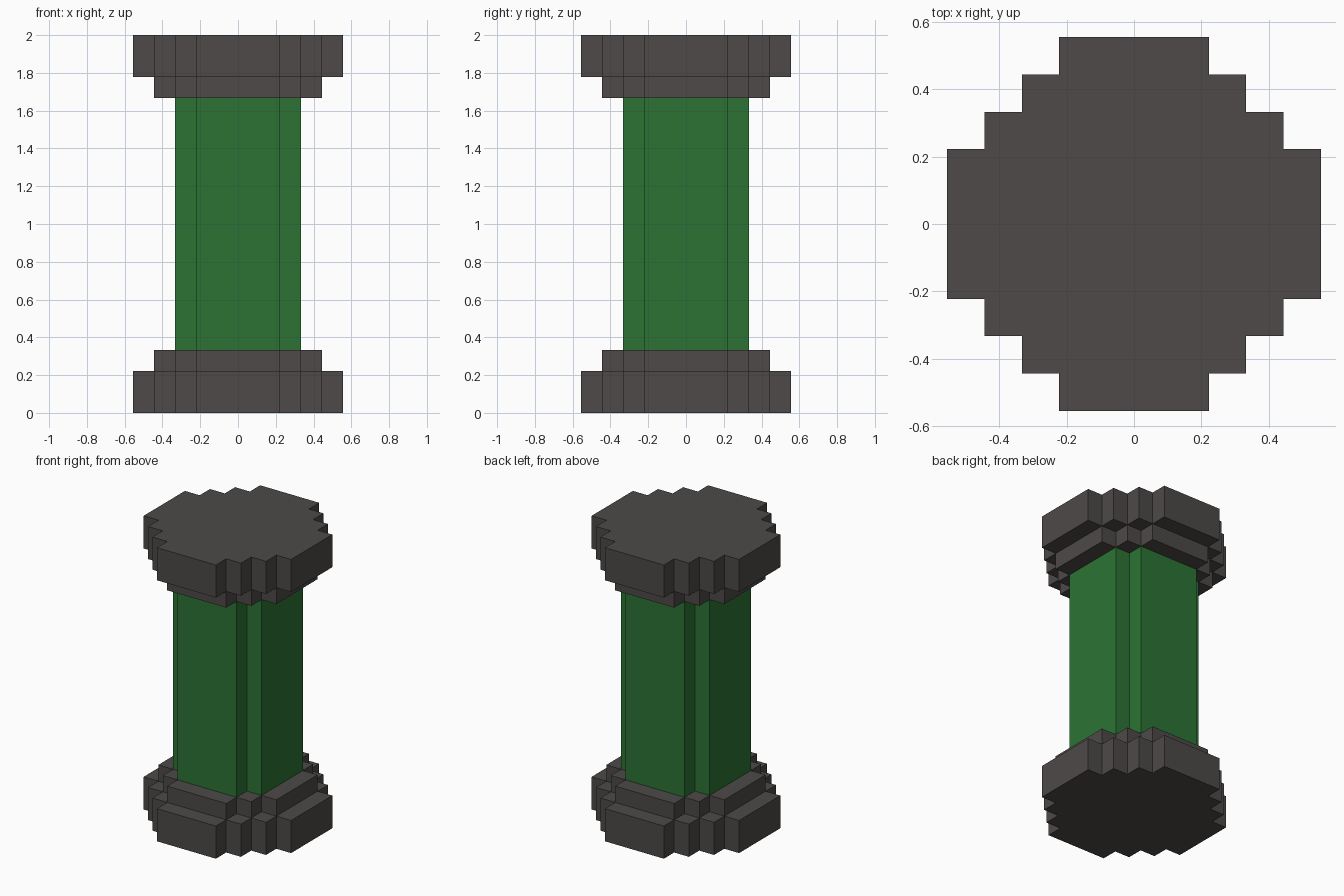
import bpy

cube = bpy.data.objects.get("Cube")
if cube:
    bpy.data.objects.remove(cube, do_unlink=True)

U = 1 / 9  # one block


def material(name, rgb):
    mat = bpy.data.materials.new(name)
    mat.use_nodes = True
    mat.diffuse_color = (*rgb, 1)
    mat.node_tree.nodes["Principled BSDF"].inputs["Base Color"].default_value = (*rgb, 1)
    return mat


stone = material("dark_grey_stone", (0.074, 0.068, 0.065))
green = material("green", (0.025, 0.171, 0.034))


def stepped_outline(radius):
    """Counter-clockwise blocky circle whose four flat sides are four blocks wide."""
    quarter = [(radius, 2)]
    for x in range(radius - 1, 1, -1):
        y = radius + 1 - x
        quarter += [(x, y), (x, y + 1)]
    points = []
    for _ in range(4):
        points += quarter
        quarter = [(-y, x) for x, y in quarter]
    return points


def stepped_prism(name, radius, z0, z1, mat, bottom=True, top=True):
    outline = stepped_outline(radius)
    n = len(outline)
    verts = [(x * U, y * U, z * U) for z in (z0, z1) for x, y in outline]
    faces = [(i, (i + 1) % n, (i + 1) % n + n, i + n) for i in range(n)]
    if bottom:
        faces.append(tuple(reversed(range(n))))
    if top:
        faces.append(tuple(range(n, 2 * n)))
    mesh = bpy.data.meshes.new(name)
    mesh.from_pydata(verts, [], faces)
    mesh.materials.append(mat)
    mesh.update()
    obj = bpy.data.objects.new(name, mesh)
    bpy.context.collection.objects.link(obj)
    return obj


# Base: wide plinth with a narrower collar on it
stepped_prism("base_plinth", 5, 0, 2, stone)
stepped_prism("base_collar", 4, 2, 3, stone, bottom=False)

# Shaft between the two collars, open where it meets them
stepped_prism("shaft", 3, 3, 15, green, bottom=False, top=False)

# Top: the base mirrored
stepped_prism("top_collar", 4, 15, 16, stone, top=False)
stepped_prism("top_plinth", 5, 16, 18, stone)
